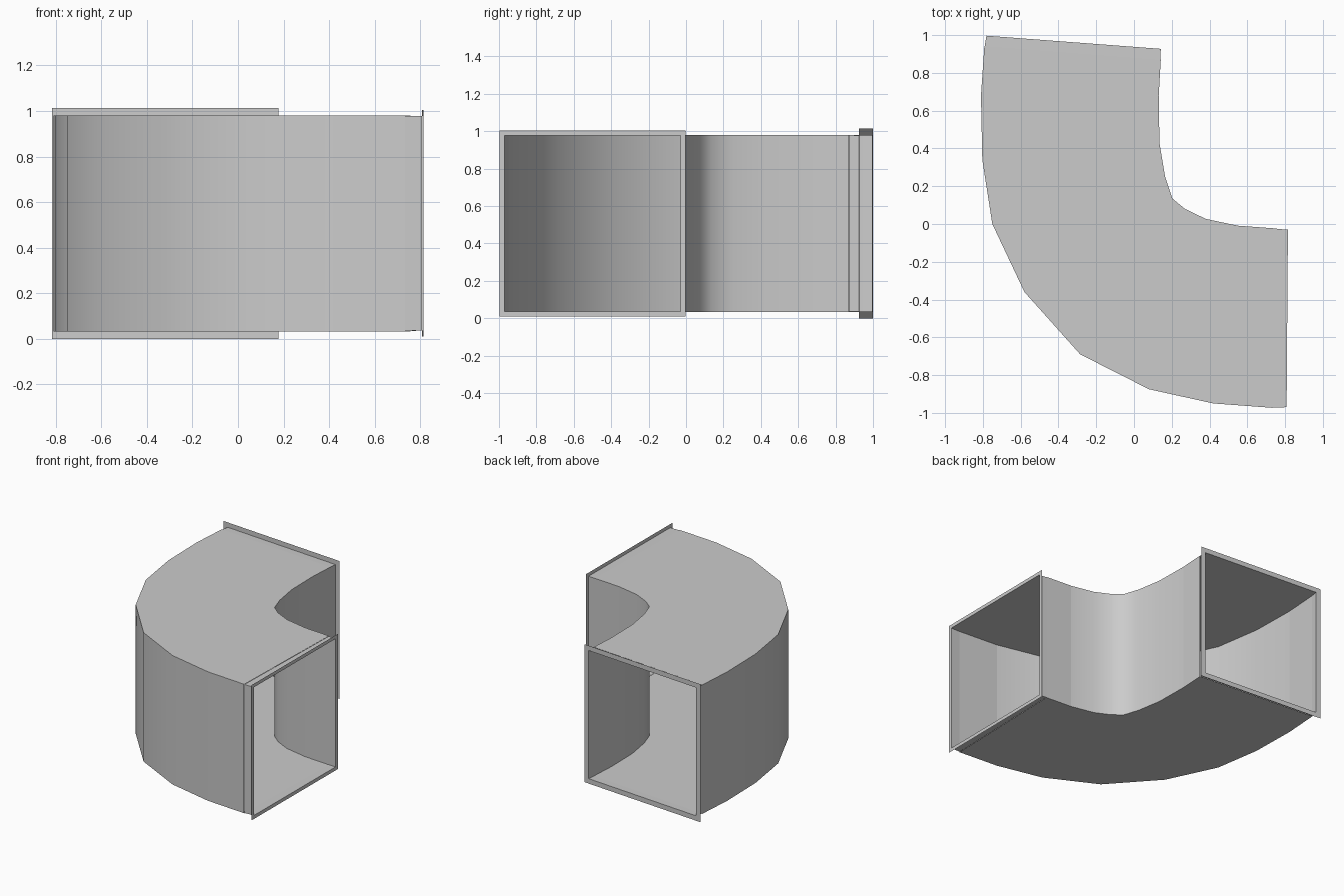
import bpy, bmesh
from mathutils import Vector

if "Cube" in bpy.data.objects:
    bpy.data.objects.remove(bpy.data.objects["Cube"])

# Plan outlines of the outer and inner bend walls, back end to right end
OUTER = [(-.792, .943), (-.81, .68), (-.803, .34), (-.75, 0), (-.58, -.36),
         (-.285, -.69), (.08, -.875), (.42, -.95), (.732, -.973)]
INNER = [(.142, .87), (.131, .68), (.135, .43), (.165, .25), (.203, .135),
         (.27, .08), (.38, .027), (.55, -.009), (.757, -.024)]
Z0, Z1 = .033, .981


def ring(bm, a, b, z0, z1, grow=0):
    """Rectangular cross-section between plan points a and b, widened by grow."""
    a, b = Vector(a), Vector(b)
    d = (b - a).normalized() * grow
    a, b = a - d, b + d
    return [bm.verts.new((p.x, p.y, z)) for p, z in
            ((a, z0 - grow), (b, z0 - grow), (b, z1 + grow), (a, z1 + grow))]


def bridge(bm, r, s):
    return [bm.faces.new((r[k], r[(k + 1) % 4], s[(k + 1) % 4], s[k]))
            for k in range(4)]


def finish(bm, name):
    bmesh.ops.recalc_face_normals(bm, faces=bm.faces)
    me = bpy.data.meshes.new(name)
    bm.to_mesh(me)
    bm.free()
    ob = bpy.data.objects.new(name, me)
    bpy.context.collection.objects.link(ob)


# Bent sheet-metal duct: flat top and bottom, smooth side walls, flat end panels
bm = bmesh.new()
rings = [ring(bm, o, i, Z0, Z1) for o, i in zip(OUTER, INNER)]
last = len(rings) - 2
for n, (r, s) in enumerate(zip(rings, rings[1:])):
    faces = bridge(bm, r, s)
    for k in (1, 3):
        faces[k].smooth = 0 < n < last
finish(bm, "duct_elbow")


# Collar sleeve with turned-out flange at each open end
def collar(name, start, end, width):
    bm = bmesh.new()
    r0 = ring(bm, *start, Z0, Z1, -.002)
    r1 = ring(bm, *end, Z0, Z1, -.003)
    r2 = ring(bm, *end, Z0, Z1, width)
    bridge(bm, r0, r1)
    bridge(bm, r1, r2)
    finish(bm, name)


collar("back_collar_flange", (OUTER[0], INNER[0]),
       ((-.784, .997), (.145, .927)), .033)
collar("right_collar_flange", (OUTER[-1], INNER[-1]),
       ((.808, -.973), (.815, -.027)), .023)
